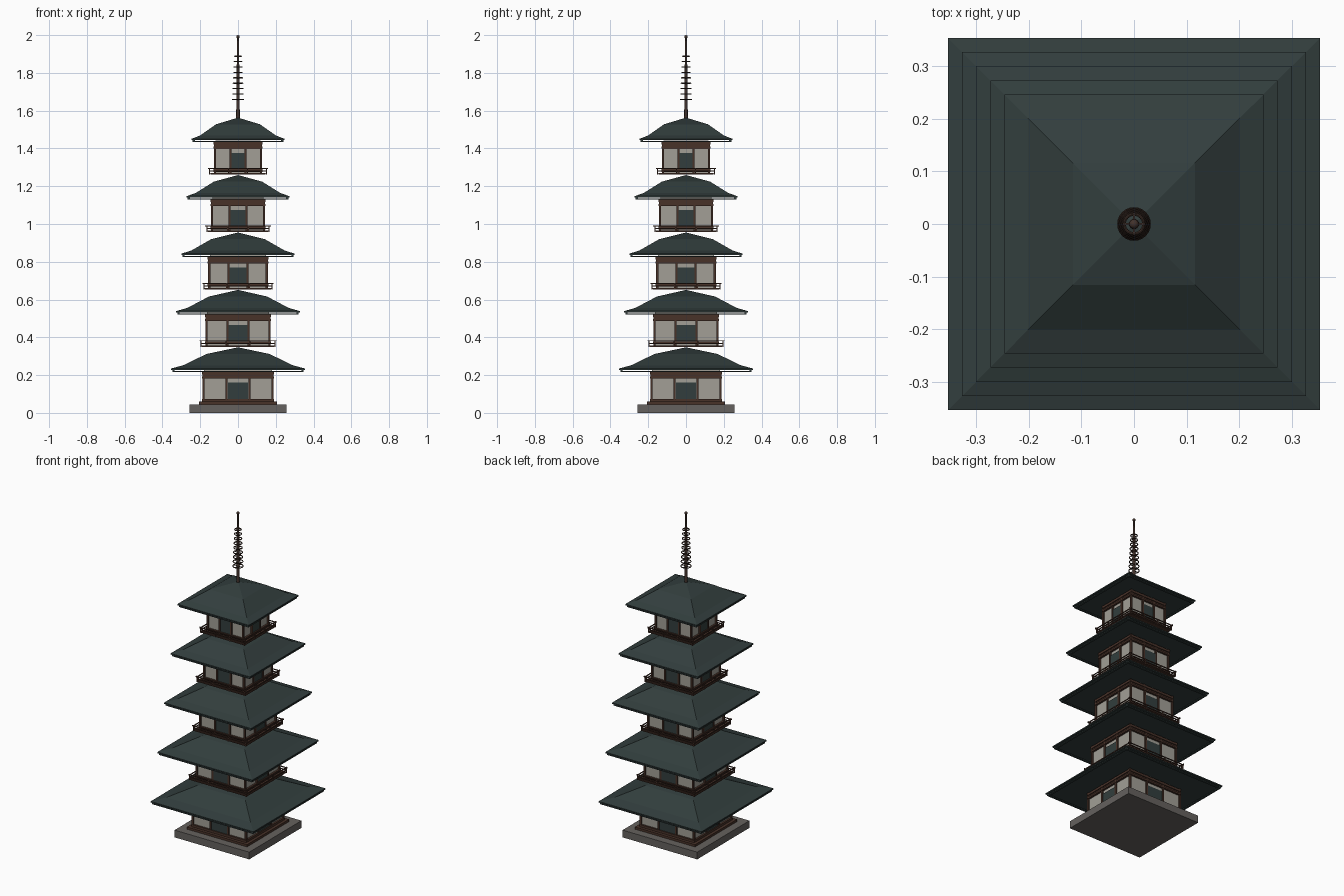
import bpy, bmesh
from math import pi
from mathutils import Matrix, Vector

cube = bpy.data.objects.get("Cube")
if cube:
    bpy.data.objects.remove(cube, do_unlink=True)


def material(name, rgb):
    m = bpy.data.materials.new(name)
    m.use_nodes = True
    m.diffuse_color = (*rgb, 1)
    m.node_tree.nodes["Principled BSDF"].inputs["Base Color"].default_value = (*rgb, 1)
    return m


ROOF = material("dark green tile", (0.032, 0.048, 0.047))
WOOD = material("dark brown wood", (0.065, 0.032, 0.022))
WALL = material("pale plaster", (0.36, 0.345, 0.305))
STONE = material("grey stone", (0.13, 0.12, 0.112))
METAL = material("dark bronze", (0.055, 0.032, 0.024))


def finish(name, bm, mat):
    bmesh.ops.recalc_face_normals(bm, faces=bm.faces)
    mesh = bpy.data.meshes.new(name)
    bm.to_mesh(mesh)
    bm.free()
    mesh.materials.append(mat)
    obj = bpy.data.objects.new(name, mesh)
    bpy.context.collection.objects.link(obj)
    return obj


def add_box(bm, center, size):
    m = Matrix.Translation(center) @ Matrix.Diagonal((*size, 1))
    bmesh.ops.create_cube(bm, size=1, matrix=m)


def four_sides(name, mat, boxes):
    """Repeat the boxes of the front side around all four sides."""
    bm = bmesh.new()
    for center, size in boxes:
        add_box(bm, center, size)
    source = bm.verts[:] + bm.edges[:] + bm.faces[:]
    for k in (1, 2, 3):
        copy = bmesh.ops.duplicate(bm, geom=source)["geom"]
        verts = [v for v in copy if isinstance(v, bmesh.types.BMVert)]
        bmesh.ops.rotate(bm, verts=verts, cent=(0, 0, 0),
                         matrix=Matrix.Rotation(k * pi / 2, 3, 'Z'))
    return finish(name, bm, mat)


def block(name, half, z0, z1, mat):
    bm = bmesh.new()
    add_box(bm, (0, 0, (z0 + z1) / 2), (2 * half, 2 * half, z1 - z0))
    return finish(name, bm, mat)


def roof(name, half, z):
    """Square roof: flat underside, thin edge, bell-shaped slopes."""
    bm = bmesh.new()
    profile = [(1, 0), (1, 0.007), (0.82, 0.024), (0.47, 0.084)]
    corners = [(-1, -1), (1, -1), (1, 1), (-1, 1)]
    rings = [[bm.verts.new((x * half * f, y * half * f, z + h)) for x, y in corners]
             for f, h in profile]
    apex = bm.verts.new((0, 0, z + 0.119))
    bm.faces.new(rings[0])
    for k in range(4):
        n = (k + 1) % 4
        for a, b in zip(rings, rings[1:]):
            bm.faces.new((a[k], a[n], b[n], b[k]))
        bm.faces.new((rings[-1][k], rings[-1][n], apex))
    return finish(name, bm, ROOF)


# Stone platform
block("platform", 0.257, 0, 0.045, STONE)

# Five shrinking storeys
for i in range(5):
    tag = f"_{i + 1}"
    z = 0.047 + 0.304 * i
    w = 0.187 - 0.015 * i          # half width of the walls
    e = 0.354 - 0.027 * i          # half width of the eaves

    block("walls" + tag, w - 0.008, z, z + 0.18, WALL)

    # Posts and horizontal beams
    frame = [((x, -w + 0.005, z + 0.088), (0.011, 0.011, 0.176))
             for x in (-w + 0.005, -w * 0.32, w * 0.32)]
    for height, thick in ((0.02, 0.014), (0.141, 0.010), (0.164, 0.014)):
        frame.append(((0, -w + 0.003, z + height), (2 * w, 0.013, thick)))
    four_sides("timber_frame" + tag, WOOD, frame)
    four_sides("bracket_band" + tag, WOOD,
               [((0, -w + 0.006, z + 0.15), (2 * w - 0.012, 0.006, 0.03))])

    # Doors in the middle bay of every side
    four_sides("doors" + tag, ROOF,
               [((0, -w + 0.006, z + 0.07), (w * 0.57, 0.006, 0.088))])

    # Sill on the ground storey, railed balcony above
    if i == 0:
        block("sill" + tag, w + 0.02, z - 0.002, z + 0.012, WOOD)
    else:
        block("balcony_floor" + tag, w + 0.018, z - 0.001, z + 0.007, WOOD)
        r = w + 0.023
        rails = [((0, -r, z + h), (2 * r + over, 0.005, 0.005))
                 for h, over in ((0.003, 0), (0.017, 0), (0.031, 0.018))]
        rails += [((r * k, -r, z + 0.015), (0.006, 0.006, 0.032))
                  for k in (-1, -0.33, 0.33)]
        four_sides("balcony_railing" + tag, WOOD, rails)

    # Eave boards below the roof edge
    eave = z + 0.173
    four_sides("eave_boards" + tag, ROOF,
               [((0, -e + 0.012, eave), (2 * e - 0.012, 0.012, 0.006))])
    four_sides("eave_blocks" + tag, ROOF,
               [((-e + 0.012, -e + 0.012, eave + 0.005), (0.012, 0.012, 0.009))])
    roof("roof" + tag, e, eave + 0.008)

# Spire mast with a ball tip
bm = bmesh.new()
bmesh.ops.create_cone(bm, cap_ends=True, segments=16, radius1=0.010, radius2=0.005,
                      depth=0.45, matrix=Matrix.Translation((0, 0, 1.765)))
bmesh.ops.create_uvsphere(bm, u_segments=16, v_segments=10, radius=0.009,
                          matrix=Matrix.Translation((0, 0, 1.991)))
mast = finish("spire_mast", bm, METAL)

# Stacked spire rings, each held by two crossing spokes
spokes = bmesh.new()
rings = [mast]
for k in range(9):
    z, radius = 1.66 + 0.0285 * k, 0.029 - 0.0013 * k
    bpy.ops.mesh.primitive_torus_add(location=(0, 0, z), major_radius=radius,
                                     minor_radius=0.003, major_segments=24,
                                     minor_segments=8)
    ring = bpy.context.object
    ring.name = f"spire_ring_{k + 1}"
    ring.data.materials.append(METAL)
    rings.append(ring)
    for size in ((2 * radius, 0.003, 0.003), (0.003, 2 * radius, 0.003)):
        add_box(spokes, Vector((0, 0, z)), size)
finish("spire_spokes", spokes, METAL)

# Smooth shading on the round parts
bpy.ops.object.select_all(action='DESELECT')
for obj in rings:
    obj.select_set(True)
bpy.context.view_layer.objects.active = mast
bpy.ops.object.shade_smooth_by_angle()
